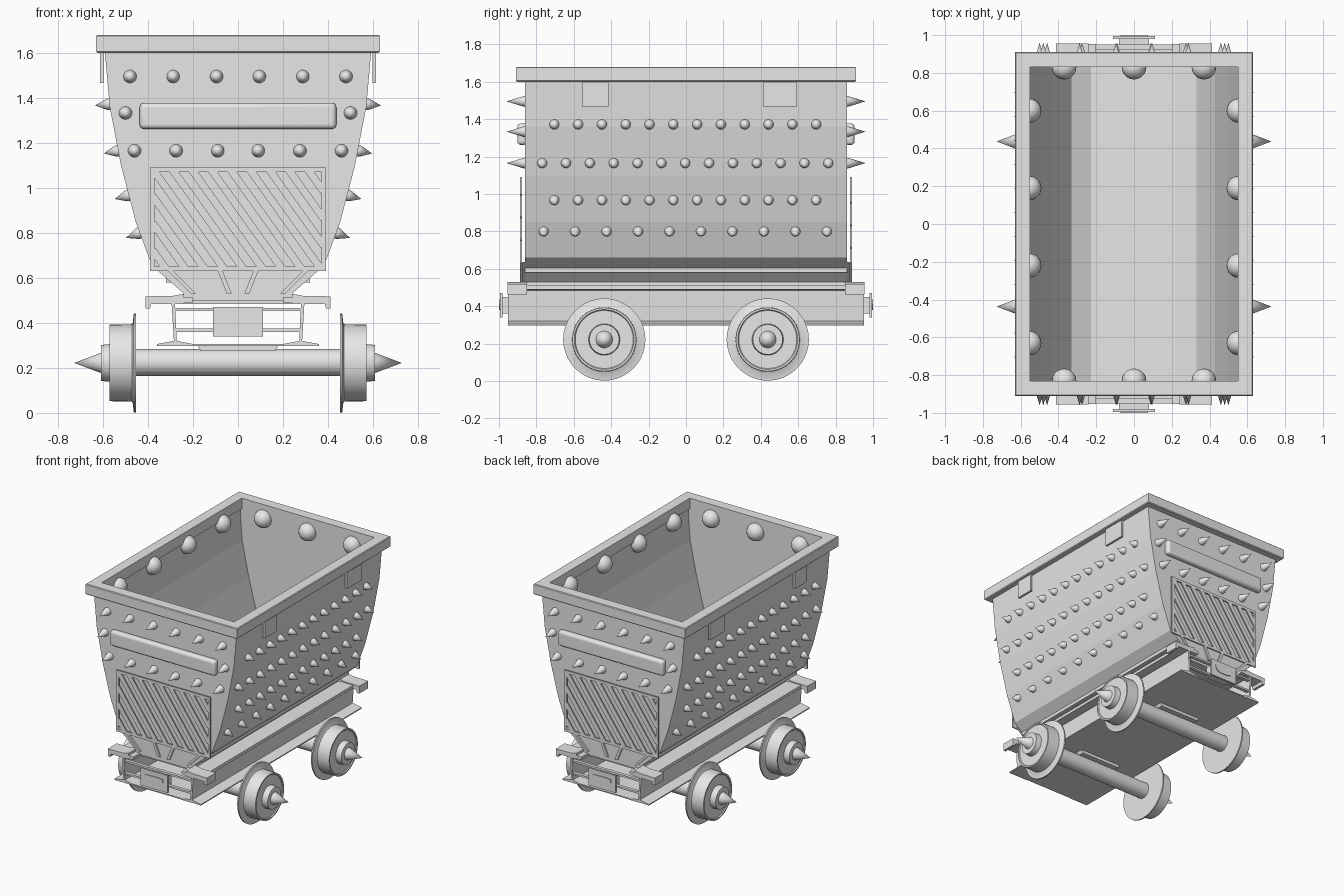
import bpy, bmesh, math
from mathutils import Matrix, Vector

if "Cube" in bpy.data.objects:
    bpy.data.objects.remove(bpy.data.objects["Cube"])

grey = bpy.data.materials.new("light_grey")
grey.diffuse_color = (0.8, 0.8, 0.8, 1)
grey.use_nodes = True
grey.node_tree.nodes["Principled BSDF"].inputs["Base Color"].default_value = grey.diffuse_color
ENDS = (("front", 0.0), ("back", math.pi))
SIDES = (("right", 1), ("left", -1))


def finish(name, bm, rot=0.0, smooth=False, bevel=0.0, segs=2):
    if rot:
        bm.transform(Matrix.Rotation(rot, 4, 'Z'))
    bmesh.ops.recalc_face_normals(bm, faces=bm.faces)
    me = bpy.data.meshes.new(name)
    bm.to_mesh(me)
    bm.free()
    me.materials.append(grey)
    ob = bpy.data.objects.new(name, me)
    bpy.context.collection.objects.link(ob)
    if bevel:
        m = ob.modifiers.new("bevel", 'BEVEL')
        m.width, m.segments = bevel, segs
    if smooth:
        bpy.ops.object.select_all(action='DESELECT')
        ob.select_set(True)
        bpy.context.view_layer.objects.active = ob
        bpy.ops.object.shade_smooth_by_angle(angle=math.radians(35))
    return ob


def add_box(bm, x0, x1, y0, y1, z0, z1):
    c = Vector((x0 + x1, y0 + y1, z0 + z1)) / 2
    bmesh.ops.create_cube(bm, size=1, matrix=Matrix.Translation(c) @ Matrix.Diagonal(
        (abs(x1 - x0), abs(y1 - y0), abs(z1 - z0), 1)))


def add_prism(bm, pts, y0, y1):
    """Extrude an (x, z) outline along y."""
    a = [bm.verts.new((x, y0, z)) for x, z in pts]
    b = [bm.verts.new((x, y1, z)) for x, z in pts]
    bm.faces.new(a)
    bm.faces.new(b[::-1])
    for i in range(len(pts)):
        j = (i + 1) % len(pts)
        bm.faces.new((a[i], a[j], b[j], b[i]))


def add_cone(bm, base, direction, r, length, r2=0.0, segs=14):
    d = Vector(direction).normalized()
    m = Matrix.Translation(Vector(base) + d * length / 2) @ d.to_track_quat('Z', 'Y').to_matrix().to_4x4()
    bmesh.ops.create_cone(bm, cap_ends=True, segments=segs, radius1=r, radius2=r2, depth=length, matrix=m)


def add_spike(bm, base, direction, r, length):
    d = Vector(direction).normalized()
    add_cone(bm, Vector(base) - d * 0.005, d, r, 0.018, r * 0.85)
    add_cone(bm, Vector(base) + d * 0.013, d, r * 0.85, length - 0.013)


def mirrored(half):
    return half + [(-x, z) for x, z in reversed(half) if x > 0]


# Tub: folded trough closed by two flat end walls
outer = [(0.595, 1.64), (0.57, 1.36), (0.52, 1.10), (0.455, 0.85), (0.385, 0.66), (0.30, 0.59), (0.24, 0.53)]
inner = [(0.57, 1.64), (0.55, 1.36), (0.495, 1.10), (0.43, 0.85), (0.33, 0.66), (0.18, 0.58), (0.0, 0.55)]
bm = bmesh.new()
add_prism(bm, mirrored(outer) + mirrored(inner)[::-1], -0.835, 0.835)
finish("tub_trough", bm)
for end, rot in ENDS:
    bm = bmesh.new()
    add_prism(bm, mirrored(outer), -0.862, -0.835)
    finish(end + "_wall", bm, rot)
bm = bmesh.new()
add_box(bm, -0.32, 0.32, -0.86, 0.86, 0.58, 0.605)
finish("tub_bottom_strip", bm)

# Rim: mitred rectangular frame
bm = bmesh.new()
rings = []
for sx, sy in ((1, 1), (-1, 1), (-1, -1), (1, -1)):
    rings.append([bm.verts.new((sx * (0.63 - d), sy * (0.91 - d), z)) for d, z in
                  ((0.006, 1.6), (0, 1.606), (0, 1.675), (0.005, 1.68), (0.08, 1.68), (0.08, 1.6))])
for i in range(4):
    a, b = rings[i], rings[(i + 1) % 4]
    for k in range(6):
        n = (k + 1) % 6
        bm.faces.new((a[k], a[n], b[n], b[k]))
finish("rim", bm)

# Side spikes stand square to each folded panel
for side, s in SIDES:
    bm = bmesh.new()
    for z, count, reach in ((1.372, 12, 0.70), (1.165, 13, 0.765), (0.967, 12, 0.70), (0.80, 10, 0.757)):
        for (xa, za), (xb, zb) in zip(outer, outer[1:]):
            if zb <= z <= za:
                x = xb + (xa - xb) * (z - zb) / (za - zb)
                normal = (s * (za - zb), 0, -(xa - xb))
        for i in range(count):
            add_spike(bm, (s * x, -reach - 0.004 + 2 * reach * i / (count - 1), z), normal, 0.028, 0.065)
    finish(side + "_spikes", bm, smooth=True)
    # Brackets hanging from the rim
    bm = bmesh.new()
    for y0, y1 in ((-0.555, -0.415), (0.415, 0.59)):
        add_box(bm, s * 0.598, s * 0.613, y0, y1, 1.467, 1.61)
    finish(side + "_rim_brackets", bm)

# Domed bolts inside the tub, flattened behind the wall so nothing shows outside
bm = bmesh.new()
spots = [(s * 0.555, y) for s in (1, -1) for y in (-0.63, -0.22, 0.19, 0.60)]
spots += [(x, s * 0.83) for s in (1, -1) for x in (-0.37, 0, 0.37)]
for x, y in spots:
    r = bmesh.ops.create_uvsphere(bm, u_segments=20, v_segments=12, radius=0.065,
                                  matrix=Matrix.Translation((x, y, 1.575)))
    for v in r["verts"]:
        if abs(y) < 0.8 and abs(v.co.x) > 0.555:
            v.co.x = x + (v.co.x - x) * 0.35
        elif abs(y) > 0.8 and abs(v.co.y) > 0.83:
            v.co.y = y + (v.co.y - y) * 0.35
finish("inner_bolts", bm, smooth=True)

for end, rot in ENDS:
    # End wall spikes
    bm = bmesh.new()
    for z, xs in ((1.495, (0.095, 0.288, 0.48)), (1.333, (0.5,)), (1.165, (0.09, 0.275, 0.46))):
        for x in xs:
            for s in (1, -1):
                add_spike(bm, (s * x, -0.86, z), (0, -1, 0), 0.031, 0.1)
    finish(end + "_spikes", bm, rot, smooth=True)

    # Handle bar
    bm = bmesh.new()
    add_box(bm, -0.437, 0.437, -0.902, -0.85, 1.262, 1.378)
    finish(end + "_handle_bar", bm, rot, smooth=True, bevel=0.02, segs=4)

    # Grille: frame with diagonal slats
    bm = bmesh.new()
    w, lo, hi, t = 0.39, 0.63, 1.09, 0.02
    ya, yb = -0.887, -0.877
    for z0 in (lo, hi - t):
        add_box(bm, -w, w, ya, yb, z0, z0 + t)
    for s in (1, -1):
        add_box(bm, s * w, s * (w - t), ya, yb, lo + t, hi - t)
    slope = 1.4
    xin, zlo, zhi = w - t / 2, lo + t / 2, hi - t / 2
    c = -xin - (zhi - zlo) / slope + 0.06     # x where the slat would meet the top edge
    while c < xin - 0.04:
        xa, xb = max(c, -xin), min(c + (zhi - zlo) / slope, xin)
        p = Vector((xa, 0, zhi - slope * (xa - c)))
        q = Vector((xb, 0, zhi - slope * (xb - c)))
        m = Matrix.Translation((p + q) / 2 + Vector((0, -0.882, 0))) @ Matrix.Rotation(math.atan(slope), 4, 'Y')
        bmesh.ops.create_cube(bm, size=1, matrix=m @ Matrix.Diagonal(((q - p).length, 0.009, 0.034, 1)))
        c += 0.086
    finish(end + "_grille", bm, rot)

    # Apron below the grille with two pairs of splayed ribs
    bm = bmesh.new()
    add_prism(bm, mirrored([(0.36, 0.635), (0.24, 0.53), (0.24, 0.50)]), -0.875, -0.862)
    for s in (1, -1):
        for xt, xb in ((0.09, 0.05), (0.31, 0.21)):
            add_prism(bm, [(s * xt, 0.63), (s * (xt - 0.022), 0.63), (s * (xb - 0.022), 0.53), (s * xb, 0.53)],
                      -0.887, -0.874)
    finish(end + "_apron", bm, rot)

    # Coupler: neck, plate and half-moon detail
    bm = bmesh.new()
    add_box(bm, -0.08, 0.08, -0.985, -0.90, 0.36, 0.45)
    add_box(bm, -0.112, 0.112, -0.994, -0.98, 0.34, 0.47)
    moon = [(0.075, 0.435), (0.075, 0.41), (0.06, 0.39), (0.035, 0.38)]
    add_prism(bm, mirrored(moon), -1.0, -0.99)
    finish(end + "_coupler", bm, rot)

    # Thin cross bars and hooked corner clamps
    bm = bmesh.new()
    for z in (0.36, 0.452):
        add_box(bm, -0.28, 0.28, -0.95, -0.925, z, z + 0.014)
    finish(end + "_cross_bars", bm, rot)
    bm = bmesh.new()
    for s in (1, -1):
        add_prism(bm, [(s * x, z) for x, z in ((0.24, 0.53), (0.29, 0.52), (0.412, 0.518), (0.412, 0.463),
                                               (0.392, 0.463), (0.385, 0.485), (0.24, 0.485))], -0.955, -0.85)
    finish(end + "_clamps", bm, rot)

# Chassis: two rolled rails, top deck, flat floor and axle seats
for side, s in SIDES:
    bm = bmesh.new()
    rail = ((0.20, 0.49), (0.20, 0.512), (0.36, 0.512), (0.36, 0.49), (0.295, 0.485), (0.285, 0.32),
            (0.36, 0.306), (0.36, 0.298), (0.20, 0.298), (0.20, 0.306), (0.272, 0.32), (0.28, 0.485))
    add_prism(bm, [(s * x, z) for x, z in rail], -0.953, 0.953)
    finish(side + "_rail", bm)
bm = bmesh.new()
add_box(bm, -0.24, 0.24, -0.86, 0.86, 0.485, 0.53)
finish("chassis_deck", bm)
bm = bmesh.new()
add_box(bm, -0.25, 0.25, -0.95, 0.95, 0.298, 0.306)
finish("chassis_floor", bm)
bm = bmesh.new()
for y in (-0.437, 0.437):
    add_prism(bm, mirrored([(0.18, 0.30), (0.165, 0.275)]), y - 0.07, y + 0.07)
finish("axle_seats", bm)

# Axles and flanged wheels with spiked hubs
wheel = [(0.453, 0), (0.453, 0.22), (0.463, 0.22), (0.468, 0.178), (0.472, 0.172), (0.57, 0.17), (0.57, 0.16),
         (0.564, 0.155), (0.564, 0.084), (0.608, 0.08), (0.608, 0.045), (0.728, 0)]
for end, y in (("front", -0.437), ("back", 0.437)):
    bm = bmesh.new()
    add_cone(bm, (-0.46, y, 0.224), (1, 0, 0), 0.06, 0.92, 0.06, 32)
    finish(end + "_axle", bm, smooth=True)
    for side, s in SIDES:
        bm = bmesh.new()
        vs = [bm.verts.new((s * x, y, 0.222 + r)) for x, r in wheel]
        es = [bm.edges.new(p) for p in zip(vs, vs[1:])]
        bmesh.ops.spin(bm, geom=vs + es, cent=(0, y, 0.222), axis=(1, 0, 0), angle=2 * math.pi, steps=40)
        bmesh.ops.remove_doubles(bm, verts=bm.verts, dist=0.0005)
        finish(f"{end}_{side}_wheel", bm, smooth=True)
